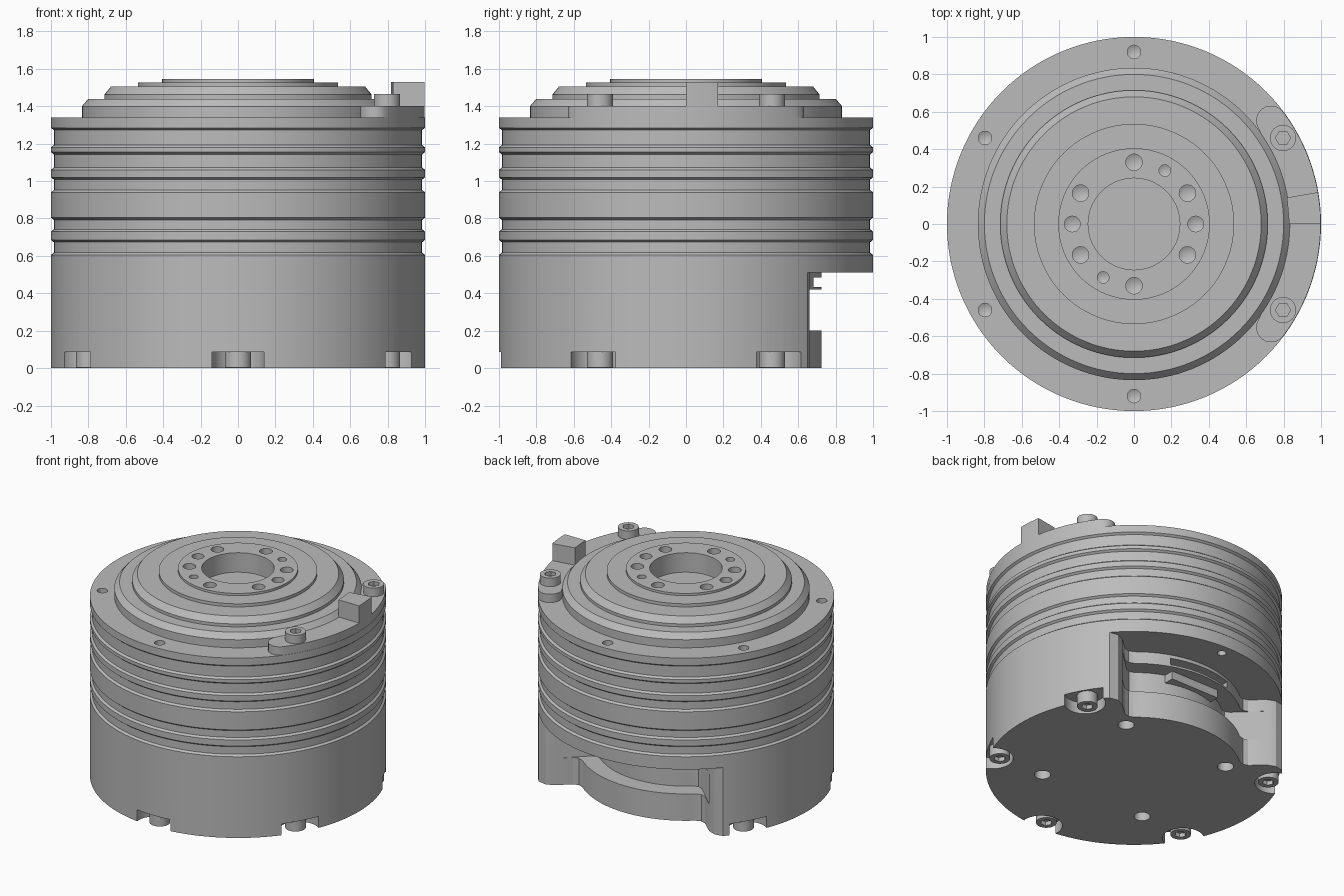
import bpy, bmesh
from math import sin, cos, radians, pi

default = bpy.data.objects.get("Cube")
if default:
    bpy.data.objects.remove(default, do_unlink=True)

grey = bpy.data.materials.new("machined_grey")
grey.use_nodes = True
colour = (0.5, 0.5, 0.5, 1)
grey.diffuse_color = colour
grey.node_tree.nodes["Principled BSDF"].inputs["Base Color"].default_value = colour


def polar(r, deg):
    return r * cos(radians(deg)), r * sin(radians(deg))


def arc(r, start, end, steps):
    return [polar(r, start + (end - start) * i / steps) for i in range(steps + 1)]


def finish(name, bm):
    bmesh.ops.recalc_face_normals(bm, faces=bm.faces)
    mesh = bpy.data.meshes.new(name)
    bm.to_mesh(mesh)
    bm.free()
    mesh.materials.append(grey)
    obj = bpy.data.objects.new(name, mesh)
    bpy.context.collection.objects.link(obj)
    return obj


def lathe(name, profile, at=(0, 0), sides=128):
    """Turn a profile that starts and ends on the axis."""
    bm = bmesh.new()
    rings = []
    for r, z in profile:
        count = sides if r else 1
        rings.append([bm.verts.new((at[0] + r * cos(2 * pi * i / sides),
                                    at[1] + r * sin(2 * pi * i / sides), z))
                      for i in range(count)])
    for low, high in zip(rings, rings[1:]):
        for i in range(sides):
            j = (i + 1) % sides
            quad = [low[i % len(low)], low[j % len(low)],
                    high[j % len(high)], high[i % len(high)]]
            bm.faces.new(list(dict.fromkeys(quad)))
    return finish(name, bm)


def cylinder(name, r, z0, z1, at=(0, 0), sides=32):
    return lathe(name, [(0, z0), (r, z0), (r, z1), (0, z1)], at, sides)


def drill(r, top, depth, at):
    """Cutter for a blind hole with a conical bottom."""
    z = top - depth
    return lathe("drill", [(0, z - r / 2), (r, z), (r, top + 0.05), (0, top + 0.05)], at, 24)


def prism(name, outline, z0, z1):
    bm = bmesh.new()
    base = bm.faces.new([bm.verts.new((x, y, z0)) for x, y in outline])
    side = bmesh.ops.extrude_face_region(bm, geom=[base])["geom"]
    verts = [g for g in side if isinstance(g, bmesh.types.BMVert)]
    bmesh.ops.translate(bm, verts=verts, vec=(0, 0, z1 - z0))
    return finish(name, bm)


def cut(target, cutters):
    for cutter in cutters:
        cutter.hide_render = True
        mod = target.modifiers.new("cut", "BOOLEAN")
        mod.operation = "DIFFERENCE"
        mod.solver = "EXACT"
        mod.object = cutter
        bpy.context.view_layer.objects.active = target
        bpy.ops.object.modifier_apply(modifier=mod.name)
        bpy.data.objects.remove(cutter, do_unlink=True)


def smooth(obj):
    bpy.ops.object.select_all(action="DESELECT")
    obj.select_set(True)
    bpy.context.view_layer.objects.active = obj
    bpy.ops.object.shade_smooth_by_angle(angle=radians(25))


parts = []

# Upper housing: grooved wall, then stepped and chamfered top
wall = [(0, 0.51), (1, 0.51)]
for low, high in [(0.605, 0.685), (0.73, 0.805), (0.94, 1.02), (1.06, 1.155), (1.18, 1.285)]:
    wall += [(1, low), (0.985, low + 0.012), (0.985, high - 0.012), (1, high)]
steps = [(1, 1.34), (0.835, 1.34), (0.835, 1.4), (0.8, 1.44), (0.715, 1.44), (0.715, 1.462),
         (0.68, 1.505), (0.535, 1.505), (0.535, 1.528), (0.405, 1.528), (0.405, 1.545), (0, 1.545)]
housing = lathe("upper_housing", wall + steps)
cutters = [cylinder("bore", 0.245, 1.4, 1.6, sides=64)]
cutters += [drill(0.044, 1.545, 0.08, polar(0.33, a)) for a in range(30, 390, 60)]
cutters += [drill(0.042, 1.545, 0.05, polar(0.33, a)) for a in (0, 180)]
cutters += [drill(0.031, 1.545, 0.05, polar(0.33, a)) for a in (60, 240)]
cutters += [drill(0.036, 1.34, 0.08, polar(0.92, a)) for a in (90, 150, 210, 270)]
cutters.append(cylinder("underside_hole", 0.03, 0.45, 0.58, polar(0.92, 90)))
cut(housing, cutters)
parts.append(housing)

# Base with a rear opening, screw pockets and bottom holes
base = cylinder("base", 1, 0, 0.51, sides=128)


def opening(inner, z0, z1):
    right = [polar(1.1, 36), polar(1, 40.5), polar(0.96, 43.5), polar(0.9, 45),
             polar(inner + 0.05, 45.5), polar(inner + 0.015, 47)]
    left = [(-x, y) for x, y in reversed(right)]
    return prism("opening", right + arc(inner, 50, 130, 24) + left + [(0, 1.4)], z0, z1)


cutters = [opening(0.725, -0.1, 0.6), opening(0.6, 0.2, 0.42)]
screw_angles = (-150, -90, -30, 30, 150)
cutters += [cylinder("pocket", 0.14, -0.1, 0.085, polar(0.97, a)) for a in screw_angles]
cutters += [cylinder("hole", 0.055, -0.1, 0.12, polar(0.62, a)) for a in (45, 135, 225, 315)]
cutters.append(prism("slot", [(-0.25, 0.62), (0.25, 0.62), (0.25, 0.8), (-0.25, 0.8)],
                     0.435, 0.485))
cut(base, cutters)
parts.append(base)

# Connector inside the rear opening
parts.append(prism("rear_connector", [(-0.2, 0.55), (0.2, 0.55), (0.2, 0.64), (-0.2, 0.64)],
                   0.36, 0.43))

# Raised arc pad with rounded ends on the top rim
end_x, end_y = polar(0.918, 37)
cap = [(end_x + 0.08 * cos(radians(37 + t)), end_y + 0.08 * sin(radians(37 + t)))
       for t in range(0, 181, 15)]
lower_cap = [(x, -y) for x, y in reversed(cap)]
pad = arc(0.998, -36, 36, 36) + cap[1:] + arc(0.83, 34, -34, 34) + lower_cap[:-1]
parts.append(prism("rim_pad", pad, 1.335, 1.402))

# Stop block on the pad
block = [polar(0.83, 0)] + arc(0.998, 0, 9.8, 5) + [polar(0.83, 9.8)]
parts.append(prism("stop_block", block, 1.39, 1.53))


# Socket head screws, on the pad and under the base
def screw(name, angle, z0, z1, socket_z):
    at = polar(0.92, angle)
    head = cylinder(name, 0.07, z0, z1, at)
    cut(head, [cylinder("socket", 0.04, socket_z - 0.03, socket_z + 0.03, at, 6)])
    parts.append(head)


for a in (-30, 30):
    screw("top_screw", a, 1.39, 1.465, 1.465)
for a in screw_angles:
    screw("bottom_screw", a, 0.003, 0.095, 0.003)

for part in parts:
    smooth(part)
